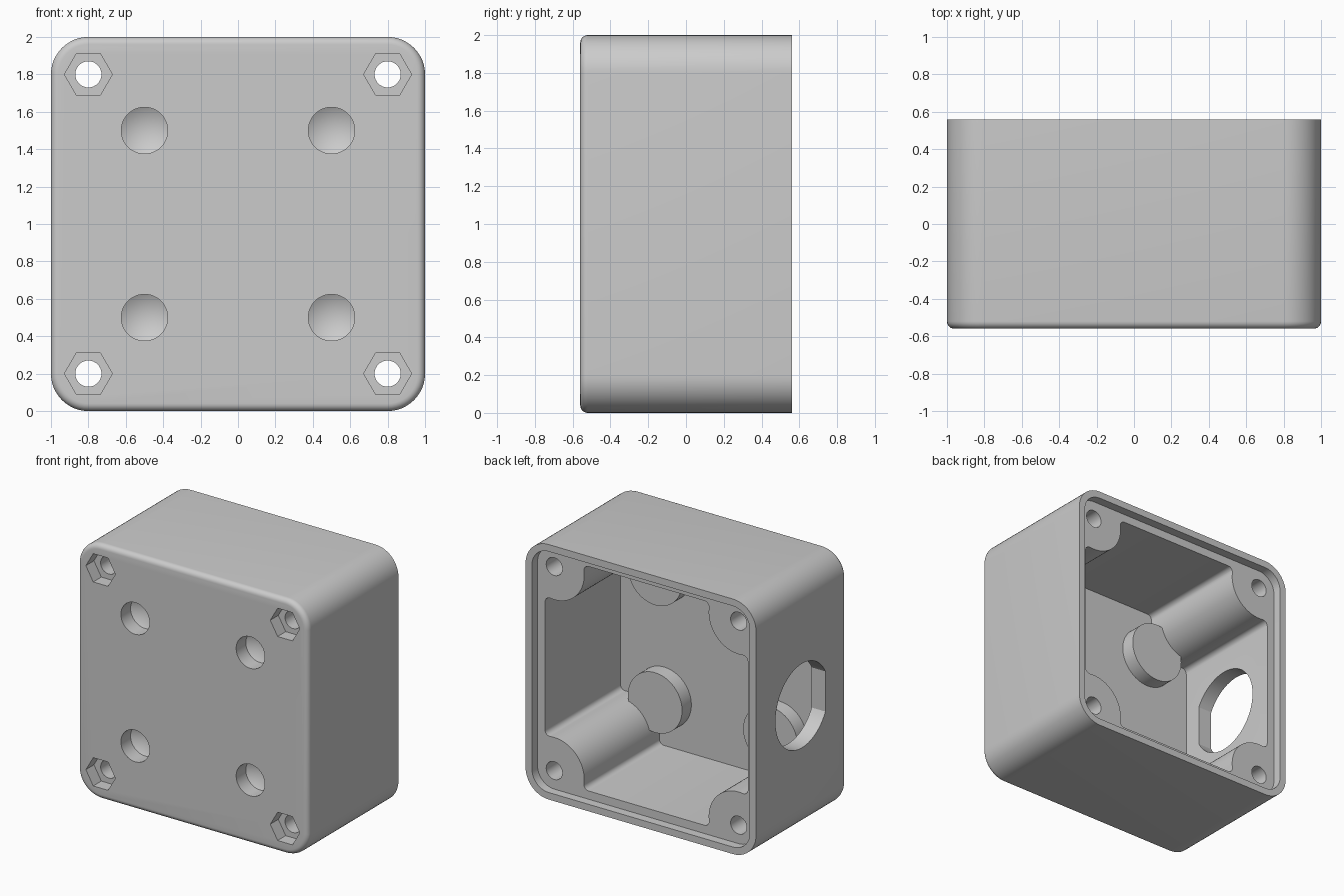
import bpy, bmesh
from math import pi, sin, cos, sqrt, atan2, radians

if "Cube" in bpy.data.objects:
    bpy.data.objects.remove(bpy.data.objects["Cube"])

FRONT, BACK = -0.56, 0.56
FLOOR, LEDGE, BOSS_TOP = -0.445, 0.49, -0.33
WALL, POST, POST_R, FILLET = 0.88, 0.8, 0.26, 0.04

grey = bpy.data.materials.new("light_grey")
grey.use_nodes = True
COLOUR = (0.6, 0.6, 0.6, 1)
grey.diffuse_color = COLOUR
grey.node_tree.nodes["Principled BSDF"].inputs["Base Color"].default_value = COLOUR


def arc(cx, cz, r, a0, a1, n):
    return [(cx + r * cos(a0 + (a1 - a0) * i / n), cz + r * sin(a0 + (a1 - a0) * i / n))
            for i in range(n + 1)]


def circle(r, n=48):
    return arc(0, 0, r, 0, 2 * pi, n)[:-1]


def four_corners(corner):
    """Repeat the outline of one corner around the square."""
    pts = []
    for k in range(4):
        c, s = (1, 0, -1, 0)[k], (0, 1, 0, -1)[k]
        pts += [(x * c - z * s, x * s + z * c) for x, z in corner]
    return pts


def rounded_square(half, r):
    return four_corners(arc(half - r, half - r, r, 0, pi / 2, 12))


def cavity_outline():
    """Square with its corners taken up by round posts, blended by small fillets."""
    fx = WALL - FILLET
    fz = POST - sqrt((POST_R + FILLET) ** 2 - (fx - POST) ** 2)
    a = atan2(POST - fz, POST - fx)
    lower = arc(fx, fz, FILLET, 0, a, 6)
    post = arc(POST, POST, POST_R, a + pi, pi / 2 - a + pi - 2 * pi + 2 * pi - pi / 2 + pi / 2, 20)
    upper = [(z, x) for x, z in reversed(lower)]
    return four_corners(lower + post[1:-1] + upper)


def loft(name, sections, at=(0, 0), along_x=False):
    """Join outlines (points, depth) into a closed solid; a lone point makes a tip."""
    bm = bmesh.new()
    rings = []
    for pts, d in sections:
        ring = []
        for u, v in pts:
            u, v = u + at[0], v + at[1]
            ring.append(bm.verts.new((d, u, v + 1) if along_x else (u, d, v + 1)))
        rings.append(ring)
    n = len(rings[0])
    for a, b in zip(rings, rings[1:]):
        for i in range(n):
            j = (i + 1) % n
            bm.faces.new((a[i], a[j], b[0]) if len(b) == 1 else (a[i], a[j], b[j], b[i]))
    for ring in (rings[0], rings[-1]):
        if len(ring) > 2:
            bm.faces.new(ring)
    bmesh.ops.recalc_face_normals(bm, faces=bm.faces)
    mesh = bpy.data.meshes.new(name)
    bm.to_mesh(mesh)
    bm.free()
    obj = bpy.data.objects.new(name, mesh)
    bpy.context.collection.objects.link(obj)
    mesh.materials.append(grey)
    return obj


def combine(target, tool, operation):
    mod = target.modifiers.new(tool.name, 'BOOLEAN')
    mod.object, mod.operation, mod.solver = tool, operation, 'EXACT'
    bpy.context.view_layer.objects.active = target
    bpy.ops.object.modifier_apply(modifier=mod.name)
    bpy.data.objects.remove(tool)


# Outer shell with a rounded front edge
shell = []
for i in range(7):
    a = i / 6 * pi / 2
    inset = FILLET * (1 - sin(a))
    shell.append((rounded_square(1 - inset, 0.2 - inset), FRONT + FILLET * (1 - cos(a))))
shell.append((rounded_square(1, 0.2), BACK))
box = loft("enclosure_box", shell)

# Inner cavity around the posts, and the lid recess
cavity = cavity_outline()
combine(box, loft("cavity", [(cavity, FLOOR), (cavity, LEDGE + 0.03)]), 'DIFFERENCE')
recess = rounded_square(0.945, 0.145)
combine(box, loft("lid_recess", [(recess, LEDGE), (recess, BACK + 0.1)]), 'DIFFERENCE')

for sx in (-1, 1):
    for sz in (-1, 1):
        # Inner boss backing a drilled blind hole
        mid, corner = (0.5 * sx, 0.5 * sz), (POST * sx, POST * sz)
        combine(box, loft("boss", [(circle(0.235, 64), FLOOR - 0.05), (circle(0.235, 64), BOSS_TOP)], mid), 'UNION')
        combine(box, loft("blind_hole", [(circle(0.124), FRONT - 0.1), (circle(0.124), FRONT + 0.12),
                                         ([(0, 0)], FRONT + 0.19)], mid), 'DIFFERENCE')
        # Screw hole with a hexagonal nut pocket
        combine(box, loft("screw_hole", [(circle(0.07, 32), FRONT - 0.1), (circle(0.07, 32), BACK + 0.1)], corner), 'DIFFERENCE')
        combine(box, loft("nut_pocket", [(circle(0.128, 6), FRONT - 0.1), (circle(0.128, 6), FRONT + 0.1)], corner), 'DIFFERENCE')

# Cable hole with one flat side
R, FLAT = 0.33, 0.29
half = atan2(sqrt(R * R - FLAT * FLAT), FLAT)
port = arc(-0.01, 0, R, half - pi, pi - half, 56)
combine(box, loft("cable_hole", [(port, -1.1), (port, -0.8)], along_x=True), 'DIFFERENCE')

bpy.ops.object.select_all(action='DESELECT')
box.select_set(True)
bpy.context.view_layer.objects.active = box
bpy.ops.object.shade_smooth_by_angle(angle=radians(30))
